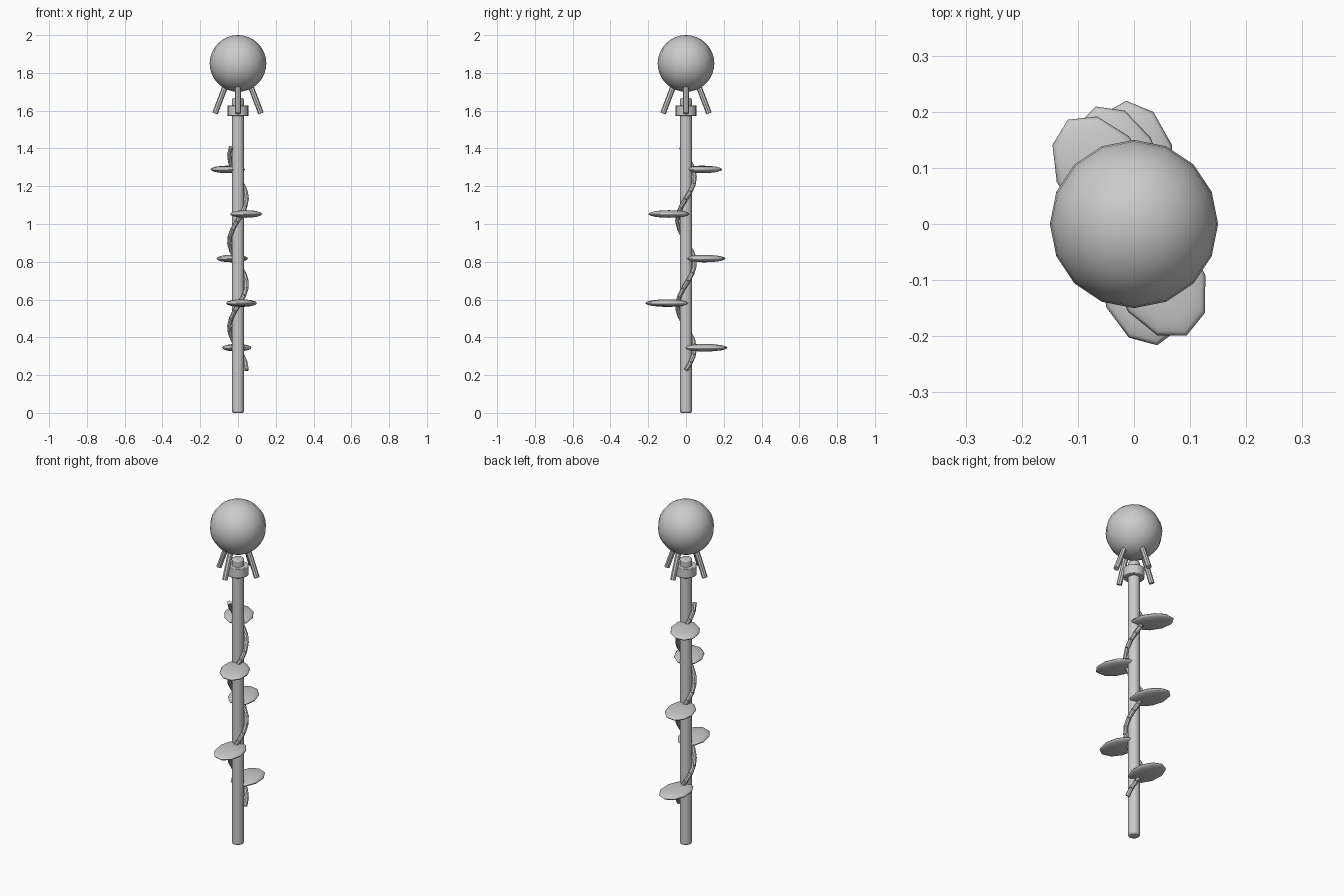
import bpy
from math import sin, cos, pi, radians
from mathutils import Vector

if "Cube" in bpy.data.objects:
    bpy.data.objects.remove(bpy.data.objects["Cube"])


def smooth(ob, name):
    ob.name = name
    bpy.ops.object.shade_smooth_by_angle(angle=radians(40))
    return ob


def rod(name, a, b, r, sides):
    """Cylinder running from point a to point b."""
    a, b = Vector(a), Vector(b)
    d = b - a
    bpy.ops.mesh.primitive_cylinder_add(vertices=sides, radius=r, depth=d.length,
                                        location=(a + b) / 2)
    ob = bpy.context.object
    ob.rotation_euler = d.to_track_quat('Z', 'Y').to_euler()
    return smooth(ob, name)


def ball(name, loc, scale, seg, rings, turn=0):
    bpy.ops.mesh.primitive_uv_sphere_add(segments=seg, ring_count=rings, radius=1,
                                         location=loc, rotation=(0, 0, turn))
    ob = bpy.context.object
    ob.scale = scale
    ob.name = name
    bpy.ops.object.shade_smooth()
    return ob


def bevel(ob, width):
    m = ob.modifiers.new("edge", 'BEVEL')
    m.width = width
    m.segments = 2
    m.limit_method = 'ANGLE'
    m.angle_limit = radians(50)


# Staff shaft and collar
bevel(rod("shaft", (0, 0, 0), (0, 0, 1.667), 0.032, 16), 0.008)
bevel(rod("collar", (0, 0, 1.572), (0, 0, 1.627), 0.056, 16), 0.003)

# Orb and the four splayed prongs under it
ball("orb", (0, 0, 1.85), (0.15, 0.15, 0.15), 16, 16)
for i in range(4):
    c, s = cos(i * pi / 2), sin(i * pi / 2)
    rod(f"prong_{i + 1}", (0.122 * c, 0.122 * s, 1.585),
        (0.065 * c, 0.065 * s, 1.735), 0.015, 8)

# Vine: short rods along a helix
STEPS, TURNS = 30, 2.6


def helix(i, r):
    a = i / STEPS * TURNS * 2 * pi
    return Vector((r * cos(a), r * sin(a), 0.227 + 1.18 * i / STEPS)), a


for i in range(STEPS):
    rod(f"vine_{i + 1}", helix(i, 0.046)[0], helix(i + 1, 0.046)[0], 0.012, 8)

# Flat oval leaves on every sixth vine joint
for n, i in enumerate(range(3, STEPS, 6)):
    loc, a = helix(i, 0.1)
    ball(f"leaf_{n + 1}", loc, (0.08, 0.12, 0.02), 10, 8, a - pi / 2)
